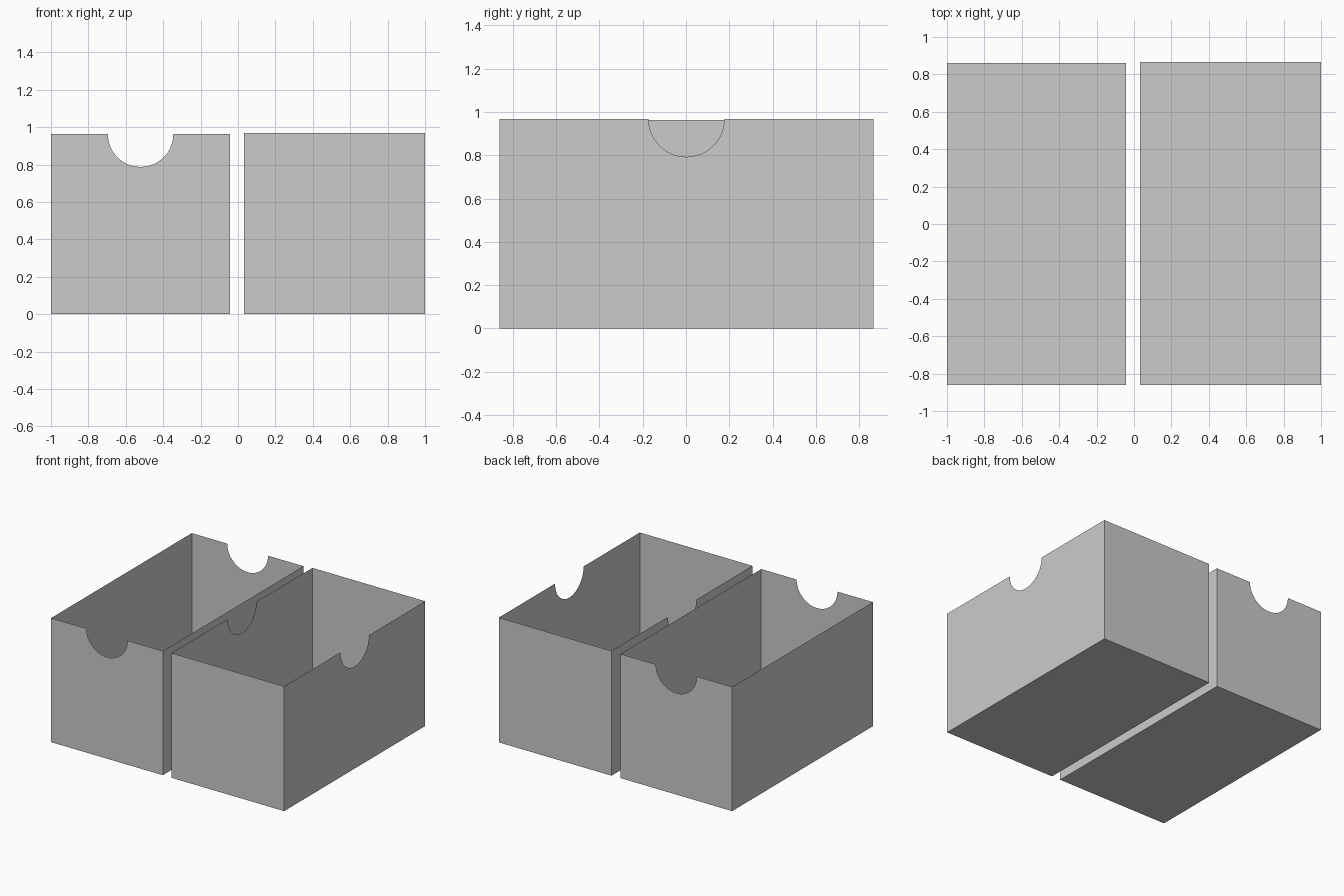
import bpy, bmesh, math

cube = bpy.data.objects.get("Cube")
if cube:
    bpy.data.objects.remove(cube, do_unlink=True)

GREY = (0.6, 0.6, 0.6, 1)
grey = bpy.data.materials.new("light_grey")
grey.use_nodes = True
grey.diffuse_color = GREY
grey.node_tree.nodes["Principled BSDF"].inputs["Base Color"].default_value = GREY


def wall_profile(width, height, notch=0.0, steps=32):
    """Outline (u, z) of a wall, with an optional half-round finger notch."""
    half = width / 2
    points = [(-half, 0), (half, 0), (half, height)]
    if notch:
        for i in range(steps + 1):
            a = math.pi * i / steps
            points.append((notch * math.cos(a), height - notch * math.sin(a)))
    points.append((-half, height))
    return points


def open_box(name, x0, x1, y0, y1, height, notch_ends, radius=0.175):
    """Thin-sheet open tray; notches go on the end walls or the side walls."""
    bm = bmesh.new()
    cx, cy = (x0 + x1) / 2, (y0 + y1) / 2
    # Front and back walls
    ends = wall_profile(x1 - x0, height, radius if notch_ends else 0)
    for y in (y0, y1):
        bm.faces.new([bm.verts.new((cx + u, y, z)) for u, z in ends])
    # Side walls
    sides = wall_profile(y1 - y0, height, 0 if notch_ends else radius)
    for x in (x0, x1):
        bm.faces.new([bm.verts.new((x, cy + u, z)) for u, z in sides])
    # Floor
    corners = ((x0, y0), (x0, y1), (x1, y1), (x1, y0))
    bm.faces.new([bm.verts.new((x, y, 0)) for x, y in corners])
    # Join the panels and face them outward
    bmesh.ops.remove_doubles(bm, verts=bm.verts[:], dist=0.0001)
    centre = (cx, cy, height / 2)
    for f in bm.faces:
        f.normal_update()
        outward = f.calc_center_median()
        outward.x -= centre[0]
        outward.y -= centre[1]
        outward.z -= centre[2]
        if f.normal.dot(outward) < 0:
            f.normal_flip()
    mesh = bpy.data.meshes.new(name)
    bm.to_mesh(mesh)
    bm.free()
    mesh.materials.append(grey)
    obj = bpy.data.objects.new(name, mesh)
    bpy.context.collection.objects.link(obj)
    return obj


# Inner tray has notched ends, slightly larger outer sleeve has notched sides
open_box("inner_tray", -1.0, -0.042, -0.862, 0.862, 0.963, True)
open_box("outer_sleeve", 0.033, 1.0, -0.862, 0.866, 0.968, False)
